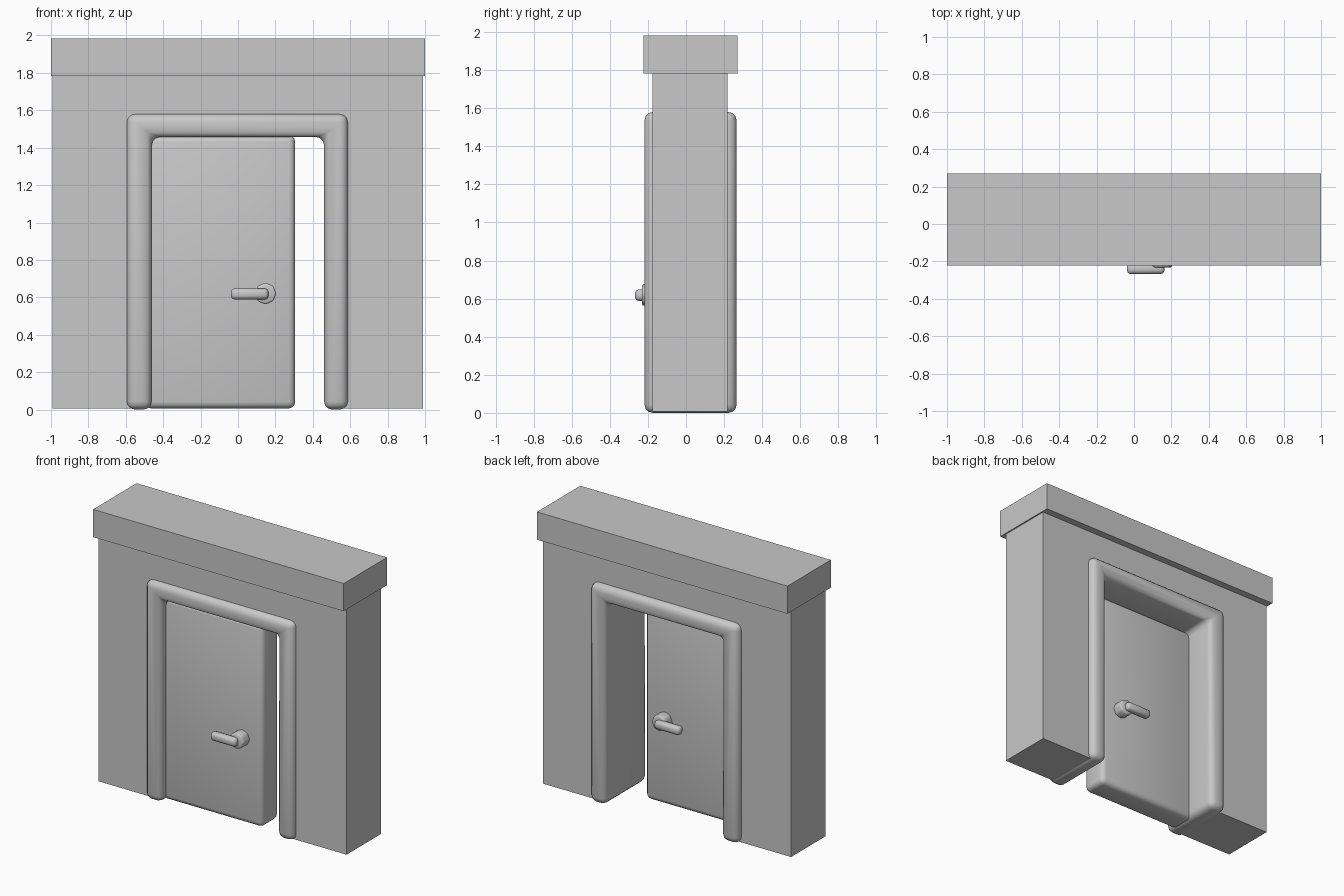
import bpy
import bmesh
import math
from mathutils import Matrix, Vector

cube = bpy.data.objects.get("Cube")
if cube:
    bpy.data.objects.remove(cube, do_unlink=True)

grey = bpy.data.materials.new("plain grey")
grey.use_nodes = True
colour = (0.58, 0.58, 0.58, 1)
grey.diffuse_color = colour
grey.node_tree.nodes["Principled BSDF"].inputs["Base Color"].default_value = colour


def finish(name, bm, bevel=0.0, segments=3):
    """Turn a bmesh into an object, with optional rounded edges."""
    bmesh.ops.recalc_face_normals(bm, faces=bm.faces)
    mesh = bpy.data.meshes.new(name)
    bm.to_mesh(mesh)
    bm.free()
    mesh.materials.append(grey)
    obj = bpy.data.objects.new(name, mesh)
    bpy.context.collection.objects.link(obj)
    if bevel:
        mod = obj.modifiers.new("rounded edges", "BEVEL")
        mod.width = bevel
        mod.segments = segments
        mod.limit_method = "ANGLE"
        for poly in mesh.polygons:
            poly.use_smooth = True
    return obj


def box(name, low, high, bevel=0.0, segments=3):
    low, high = Vector(low), Vector(high)
    bm = bmesh.new()
    bmesh.ops.create_cube(bm, size=1, matrix=Matrix.Translation((low + high) / 2)
                          @ Matrix.Diagonal((*(high - low), 1)))
    return finish(name, bm, bevel, segments)


def arch(name, outer, inner, bottom, depth, bevel=0.0):
    """Upside-down U: outer and inner are (left x, right x, top z)."""
    a, b, top = outer
    c, d, head = inner
    outline = [(a, bottom), (a, top), (b, top), (b, bottom),
               (d, bottom), (d, head), (c, head), (c, bottom)]
    bm = bmesh.new()
    face = bm.faces.new([bm.verts.new((x, depth[0], z)) for x, z in outline])
    grown = bmesh.ops.extrude_face_region(bm, geom=[face])["geom"]
    verts = [v for v in grown if isinstance(v, bmesh.types.BMVert)]
    bmesh.ops.translate(bm, verts=verts, vec=(0, depth[1] - depth[0], 0))
    return finish(name, bm, bevel)


# Wall with its doorway, and the capping slab
arch("wall", (-0.992, 0.99, 1.783), (-0.53, 0.525, 1.52), 0.006, (-0.176, 0.219))
box("wall_cap", (-1, -0.223, 1.783), (1, 0.271, 1.983))

# Rounded door surround, passing through the wall
arch("door_frame", (-0.595, 0.588, 1.58), (-0.462, 0.46, 1.458), 0.0,
     (-0.218, 0.266), 0.044)

# Door, slid partly open
front, back = -0.16, 0.03
box("door", (-0.5, front, 0.006), (0.306, back, 1.465), 0.035)

# Handle on each side: eight-sided rose and lever
for side, face, sign in (("front", front, -1), ("back", back, 1)):
    bm = bmesh.new()
    bmesh.ops.create_cone(
        bm, cap_ends=True, segments=8, radius1=0.058, radius2=0.058, depth=0.1,
        matrix=Matrix.Translation((0.147, face + sign * 0.022, 0.62))
        @ Matrix.Rotation(math.pi / 2, 4, "X"))
    finish(side + "_handle_rose", bm, 0.009, 2)
    ends = sorted((face + sign * 0.05, face + sign * 0.108))
    box(side + "_handle_lever", (-0.038, ends[0], 0.588), (0.163, ends[1], 0.648), 0.02, 2)
